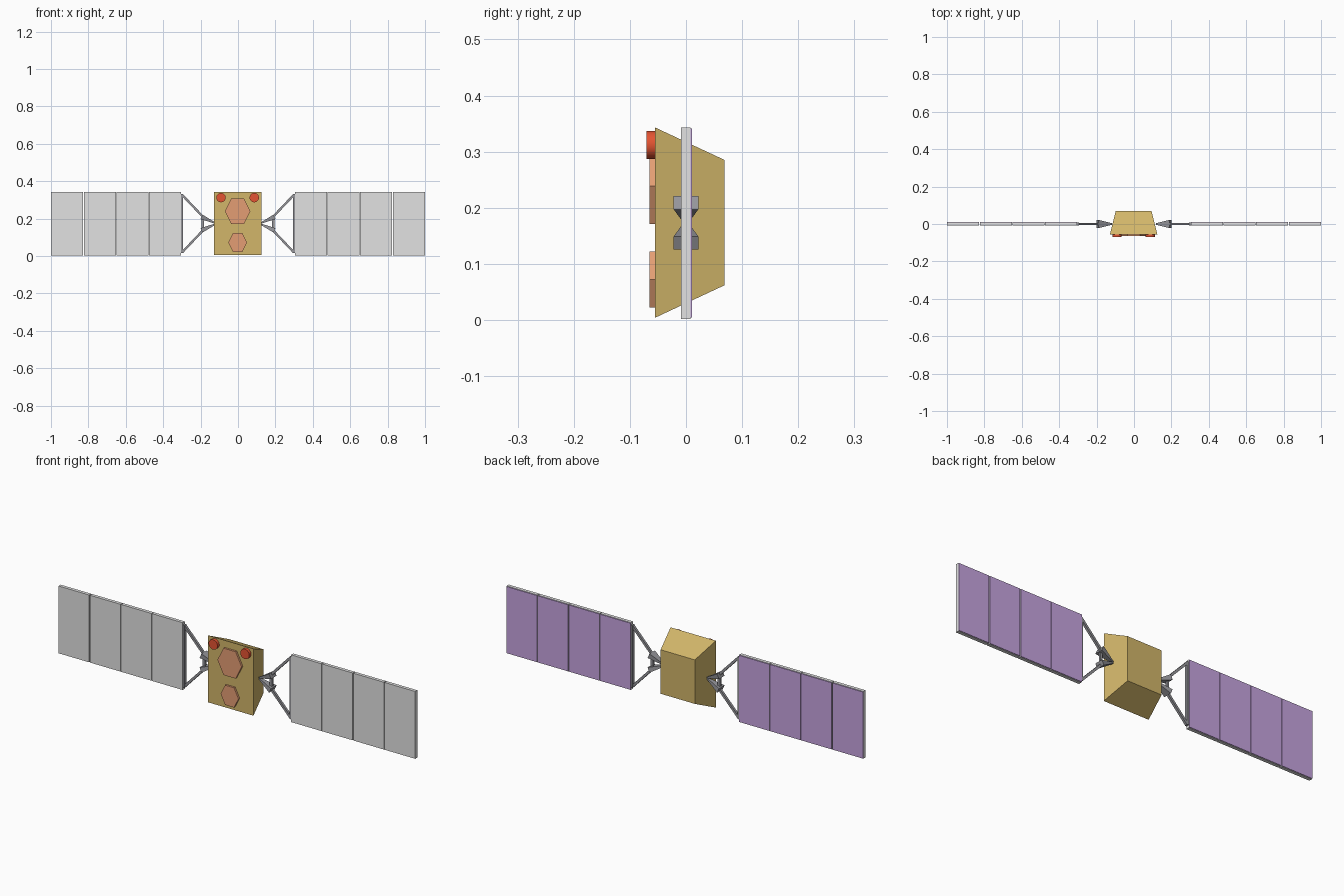
import bpy, bmesh, math
from mathutils import Vector, Matrix

if "Cube" in bpy.data.objects:
    bpy.data.objects.remove(bpy.data.objects["Cube"], do_unlink=True)


def material(name, *rgb):
    lin = [(c / 255 / 12.92) if c < 11 else ((c / 255 + 0.055) / 1.055) ** 2.4 for c in rgb]
    m = bpy.data.materials.new(name)
    m.use_nodes = True
    m.diffuse_color = (*lin, 1)
    m.node_tree.nodes["Principled BSDF"].inputs["Base Color"].default_value = (*lin, 1)
    return m


GOLD = material("gold foil", 210, 182, 106)
PANEL = material("light grey panel", 226, 226, 226)
CELL = material("purple solar cell", 198, 164, 224)
SALMON = material("salmon antenna", 228, 158, 116)
RED = material("orange red sensor", 228, 84, 50)
STEEL = material("steel grey", 150, 150, 155)


def finish(name, bm, mat):
    bmesh.ops.recalc_face_normals(bm, faces=bm.faces[:])
    mesh = bpy.data.meshes.new(name)
    bm.to_mesh(mesh)
    bm.free()
    mesh.materials.append(mat)
    ob = bpy.data.objects.new(name, mesh)
    bpy.context.collection.objects.link(ob)
    return ob


def loft(name, ring_a, ring_b, mat):
    """Solid between two matching rings of points."""
    bm = bmesh.new()
    a = [bm.verts.new(p) for p in ring_a]
    b = [bm.verts.new(p) for p in ring_b]
    bm.faces.new(a)
    bm.faces.new(b)
    for i in range(len(a)):
        j = (i + 1) % len(a)
        bm.faces.new((a[i], a[j], b[j], b[i]))
    return finish(name, bm, mat)


def rect_xz(x0, x1, z0, z1, y):
    return [(x0, y, z0), (x1, y, z0), (x1, y, z1), (x0, y, z1)]


def box(name, x0, x1, y0, y1, z0, z1, mat):
    return loft(name, rect_xz(x0, x1, z0, z1, y0), rect_xz(x0, x1, z0, z1, y1), mat)


def beam(name, p, q, size_p, size_q, mat):
    """Rectangular bar from p to q; sizes are half extents (in y, in the xz plane)."""
    p, q = Vector(p), Vector(q)
    u = Vector((0, 1, 0))
    v = (q - p).cross(u).normalized()

    def ring(c, s):
        return [c + u * s[0] * a + v * s[1] * b for a, b in ((-1, -1), (1, -1), (1, 1), (-1, 1))]
    return loft(name, ring(p, size_p), ring(q, size_q), mat)


# Tapered body
CX, MID = -0.002, 0.173
loft("body", rect_xz(CX - 0.127, CX + 0.127, 0.004, 0.343, -0.055),
     rect_xz(CX - 0.096, CX + 0.096, 0.062, 0.285, 0.069), GOLD)


# Hexagonal antennas on the front
def hexagon(r, z, y):
    return [(CX + r * a, y, z + r * b)
            for a, b in ((1, 0), (0.5, 1), (-0.5, 1), (-1, 0), (-0.5, -1), (0.5, -1))]


for name, r, z in (("upper_antenna", 0.068, 0.239), ("lower_antenna", 0.05, 0.072)):
    loft(name, hexagon(r, z, -0.065), hexagon(r, z, -0.054), SALMON)

for side, s in (("left", 1), ("right", -1)):
    # Round sensor in the upper corner
    bm = bmesh.new()
    bmesh.ops.create_cone(bm, cap_ends=True, segments=32, radius1=0.025, radius2=0.025, depth=0.016,
                          matrix=Matrix.Translation((CX + s * 0.089, -0.062, 0.312))
                          @ Matrix.Rotation(math.pi / 2, 4, "X"))
    sensor = finish(side + "_sensor", bm, RED)
    bpy.ops.object.select_all(action="DESELECT")
    sensor.select_set(True)
    bpy.context.view_layer.objects.active = sensor
    bpy.ops.object.shade_smooth_by_angle()

    # Four solar panels with cells on the back
    for i, start in enumerate((0.304, 0.478, 0.653, 0.829)):
        x0, x1 = s * start, s * (start + 0.171)
        box(f"{side}_panel_{i + 1}", x0, x1, -0.009, 0.008, 0.002, 0.343, PANEL)
        box(f"{side}_cells_{i + 1}", x0, x1, 0.008, 0.011, 0.004, 0.341, CELL)

    # Inner edge bar of the wing
    box(side + "_edge_bar", s * 0.294, s * 0.304, -0.008, 0.008, 0.015, 0.331, STEEL)

    # Yoke: two struts, two wedge brackets and a cross bar
    for level, t in (("upper", 1), ("lower", -1)):
        beam(f"{side}_{level}_strut", (s * 0.299, 0, MID + t * 0.154),
             (s * 0.185, 0, MID + t * 0.034), (0.006, 0.006), (0.006, 0.006), STEEL)
        beam(f"{side}_{level}_bracket", (s * 0.195, 0, MID + t * 0.036),
             (s * 0.12, 0, MID + t * 0.002), (0.022, 0.013), (0.004, 0.003), STEEL)
    box(side + "_cross_bar", s * 0.182, s * 0.194, -0.006, 0.006, MID - 0.036, MID + 0.036, STEEL)
